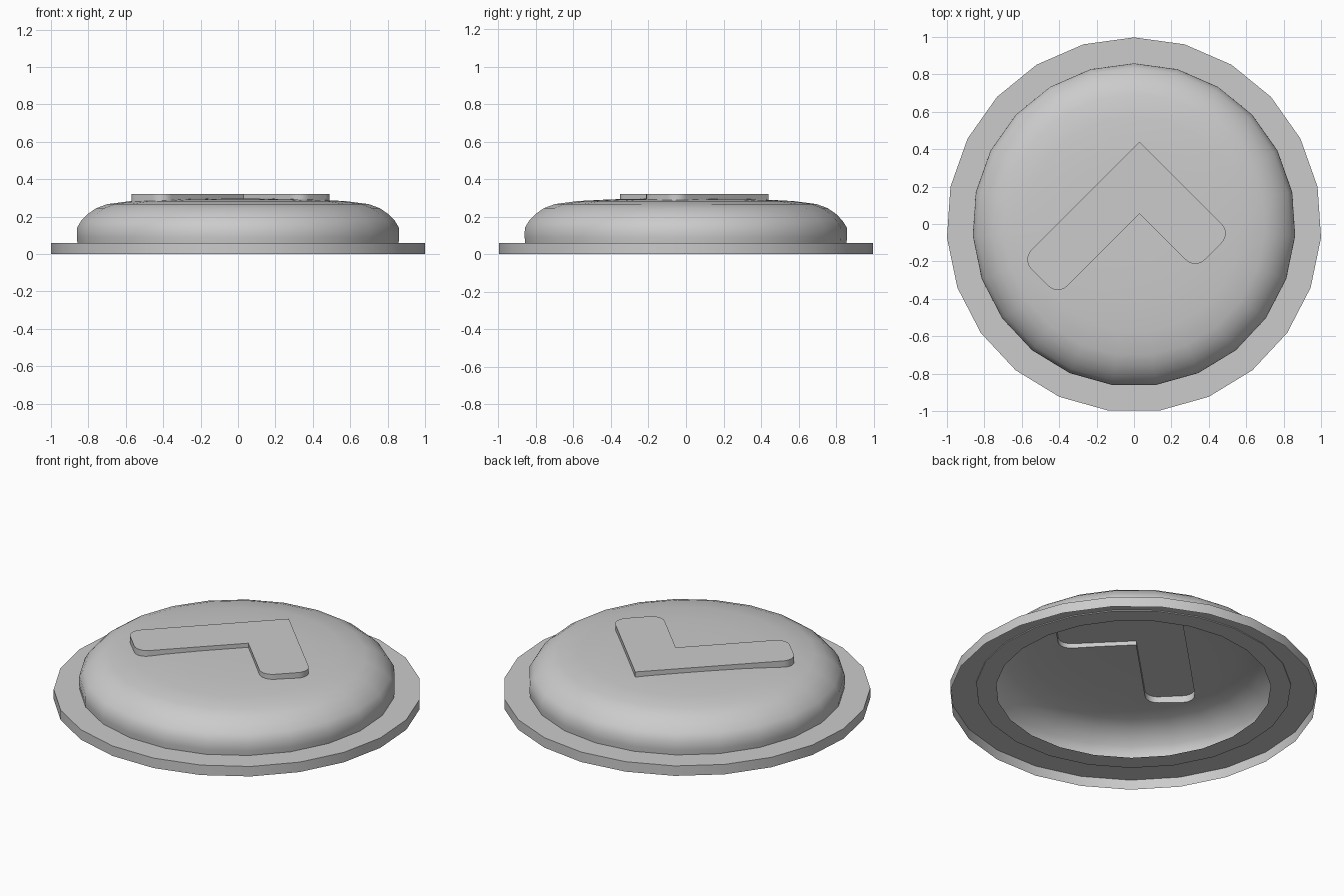
import bpy, bmesh
from math import sin, cos, tau, radians

if "Cube" in bpy.data.objects:
    bpy.data.objects.remove(bpy.data.objects["Cube"])

SIDES, CY = 23, -0.0047


def finish(name, bm, angle=40):
    me = bpy.data.meshes.new(name)
    bm.to_mesh(me)
    bm.free()
    ob = bpy.data.objects.new(name, me)
    bpy.context.collection.objects.link(ob)
    return ob


def smooth(ob, angle):
    bpy.ops.object.select_all(action='DESELECT')
    bpy.context.view_layer.objects.active = ob
    ob.select_set(True)
    bpy.ops.object.shade_smooth_by_angle(angle=radians(angle))


def lathe(bm, profile):
    # rings of 23 sides, first corner pointing to the back
    rings = [[bm.verts.new((r * sin(tau * i / SIDES), CY + r * cos(tau * i / SIDES), z))
              for i in range(SIDES)] for r, z in profile]
    for a, b in zip(rings, rings[1:]):
        for i in range(SIDES):
            j = (i + 1) % SIDES
            bm.faces.new((a[i], b[i], b[j], a[j]))
    return rings


# Rim: outer wall and top flange, open underneath
bm = bmesh.new()
lathe(bm, [(1.0023, 0), (1.0023, 0.06), (0.85, 0.06)])
bmesh.ops.recalc_face_normals(bm, faces=bm.faces)
if max(bm.faces, key=lambda f: f.calc_center_median().z).normal.z < 0:
    bmesh.ops.reverse_faces(bm, faces=bm.faces)
smooth(finish("rim", bm), 30)

# Domed body with a flat inward lip at its base, capped for the union
LIP = 0.055
bm = bmesh.new()
rings = lathe(bm, [(0.75, LIP), (0.86, LIP), (0.864, 0.09), (0.863, 0.14), (0.84, 0.178),
                   (0.805, 0.214), (0.76, 0.245), (0.70, 0.267), (0.575, 0.283),
                   (0.40, 0.292), (0.20, 0.296)])
bm.faces.new(rings[0])
bm.faces.new(rings[-1])
bmesh.ops.recalc_face_normals(bm, faces=bm.faces)
body = finish("domed_body", bm)

# Raised bent arrow, with rounded arm ends
outline = [(0.03, 0.44), (-0.60, -0.19), (-0.4075, -0.3825), (0.03, 0.055),
           (0.3275, -0.2425), (0.52, -0.05)]
bm = bmesh.new()
base = bm.faces.new([bm.verts.new((x, y, 0.2)) for x, y in outline])
ext = bmesh.ops.extrude_face_region(bm, geom=[base])
bmesh.ops.translate(bm, vec=(0, 0, 0.121),
                    verts=[g for g in ext["geom"] if isinstance(g, bmesh.types.BMVert)])
ends = [e for e in bm.edges
        if abs(e.verts[0].co.z - e.verts[1].co.z) > 0.1 and abs(e.verts[0].co.x - 0.03) > 0.1]
bmesh.ops.bevel(bm, geom=ends, offset=0.072, segments=6, profile=0.5, affect='EDGES')
bmesh.ops.recalc_face_normals(bm, faces=bm.faces)
arrow = finish("arrow_cutter", bm)

# Join the arrow into the dome, leaving it hollow underneath
mod = body.modifiers.new("raise_arrow", 'BOOLEAN')
mod.operation, mod.solver, mod.object = 'UNION', 'EXACT', arrow
bpy.context.view_layer.objects.active = body
bpy.ops.object.modifier_apply(modifier=mod.name)
bpy.data.objects.remove(arrow)

# Open the base inside the lip
bm = bmesh.new()
bm.from_mesh(body.data)
cap = [f for f in bm.faces if all(v.co.z < LIP + 0.001 for v in f.verts)
       and f.calc_center_median().xy.length < 0.3]
bmesh.ops.delete(bm, geom=cap, context='FACES')
bm.to_mesh(body.data)
bm.free()
smooth(body, 40)
